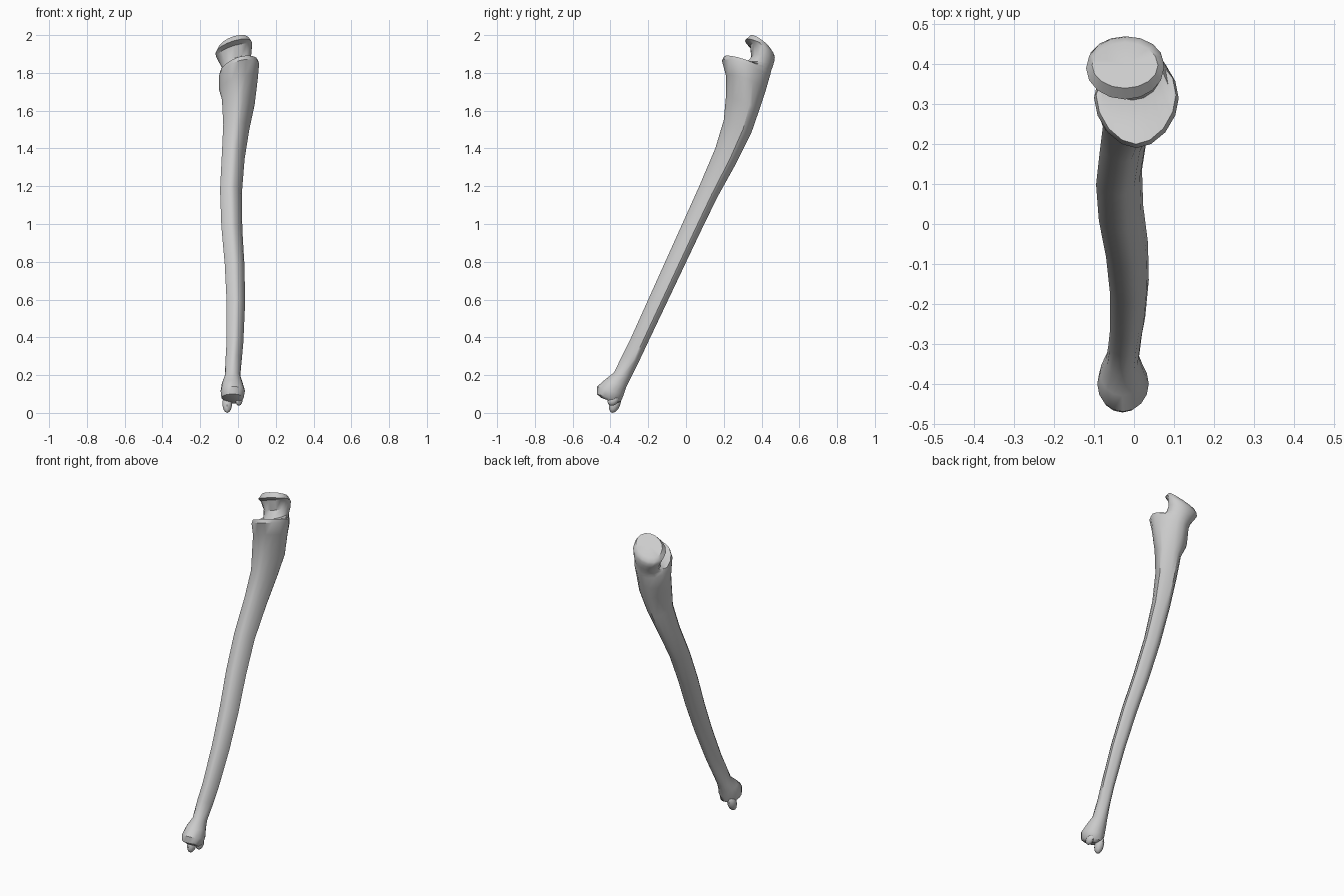
import bpy
import bmesh
import math
from mathutils import Vector

cube = bpy.data.objects.get("Cube")
if cube:
    bpy.data.objects.remove(cube)

bone_grey = bpy.data.materials.new("pale bone grey")
bone_grey.use_nodes = True
colour = (0.6, 0.6, 0.6, 1)
bone_grey.diffuse_color = colour
bone_grey.node_tree.nodes["Principled BSDF"].inputs["Base Color"].default_value = colour

SEGMENTS = 16


def signed_power(value, exponent):
    return math.copysign(abs(value) ** exponent, value)


def section(front_y, front_z, back_y, back_z, x_min, x_max, tilt, squareness, lean):
    """One closed ring spanning a front point and a back point."""
    front = Vector((0, front_y, front_z))
    back = Vector((0, back_y, back_z))
    centre_x, half_x = (x_min + x_max) / 2, (x_max - x_min) / 2
    ring = []
    for i in range(SEGMENTS):
        angle = math.tau * i / SEGMENTS
        side = signed_power(math.sin(angle), squareness)
        depth = (1 - signed_power(math.cos(angle), squareness)) / 2
        # lean moves the medial border backward and the lateral border forward
        depth += lean * side * (1 - abs(2 * depth - 1))
        point = front.lerp(back, depth)
        point.x = centre_x + half_x * side
        point.z += tilt * half_x * side
        ring.append(point)
    return ring


def finish(name, bm):
    bmesh.ops.recalc_face_normals(bm, faces=bm.faces)
    mesh = bpy.data.meshes.new(name)
    bm.to_mesh(mesh)
    bm.free()
    mesh.materials.append(bone_grey)
    part = bpy.data.objects.new(name, mesh)
    bpy.context.collection.objects.link(part)
    bpy.ops.object.select_all(action="DESELECT")
    part.select_set(True)
    bpy.context.view_layer.objects.active = part
    bpy.ops.object.shade_smooth_by_angle(angle=math.radians(38))
    return part


def loft(name, rings):
    bm = bmesh.new()
    loops = [[bm.verts.new(p) for p in ring] for ring in rings]
    for low, high in zip(loops, loops[1:]):
        for i in range(SEGMENTS):
            j = (i + 1) % SEGMENTS
            bm.faces.new((low[i], low[j], high[j], high[i]))
    for loop in (loops[0], loops[-1]):
        centre = bm.verts.new(sum((v.co for v in loop), Vector()) / SEGMENTS)
        for i in range(SEGMENTS):
            bm.faces.new((loop[i], loop[(i + 1) % SEGMENTS], centre))
    return finish(name, bm)


# Each row: front y, front z, back y, back z, least x, greatest x
lower_knob = [
    (-.45, .08, -.37, .05, -.06, .015),
    (-.472, .1, -.345, .06, -.088, .03),
    (-.47, .14, -.33, .095, -.092, .037),
    (-.43, .175, -.315, .14, -.085, .025),
    (-.38, .215, -.295, .18, -.07, .012),
]
shaft = [
    (-.335, .31, -.25, .27, -.065, .02),
    (-.29, .4, -.21, .355, -.06, .028),
    (-.2, .6, -.115, .555, -.06, .037),
    (-.11, .8, -.02, .755, -.07, .035),
    (-.02, 1, .075, .955, -.088, .023),
    (.07, 1.2, .165, 1.14, -.095, .02),
    (.155, 1.4, .265, 1.32, -.085, .035),
    (.2, 1.55, .345, 1.48, -.078, .06),
    (.212, 1.68, .39, 1.61, -.085, .088),
]
front_lip = [
    (.213, 1.78, .42, 1.7, -.1, .105),
    (.19, 1.865, .44, 1.77, -.1, .112),
    (.2, 1.885, .446, 1.79, -.095, .105),
]
hooked_end = [
    (.25, 1.85, .45, 1.81, -.085, .085),
    (.31, 1.84, .46, 1.835, -.078, .07),
    (.345, 1.88, .467, 1.86, -.095, .07),
    (.34, 1.945, .47, 1.88, -.115, .074),
    (.312, 1.97, .468, 1.893, -.12, .075),
    (.34, 1.994, .455, 1.912, -.105, .06),
]

rings = [section(*row, 0, 1, 0) for row in lower_knob]
rings += [section(*row, 0, 1.25, .2) for row in shaft]
rings += [section(*row, .3, 1.1, 0) for row in front_lip]
rings += [section(*row, .3, 1, 0) for row in hooked_end]
loft("forearm_bone", rings)


# Small projections below the lower knob
def nub(name, location, size, lean):
    bm = bmesh.new()
    bmesh.ops.create_uvsphere(bm, u_segments=10, v_segments=7, radius=1)
    for v in bm.verts:
        x, y, z = (a * b for a, b in zip(v.co, size))
        v.co = Vector(location) + Vector((x, y + lean * z, z))
    return finish(name, bm)


nub("pointed_process", (-.057, -.376, .05), (.027, .03, .05), .25)
nub("small_process", (.005, -.385, .068), (.02, .03, .03), .25)
